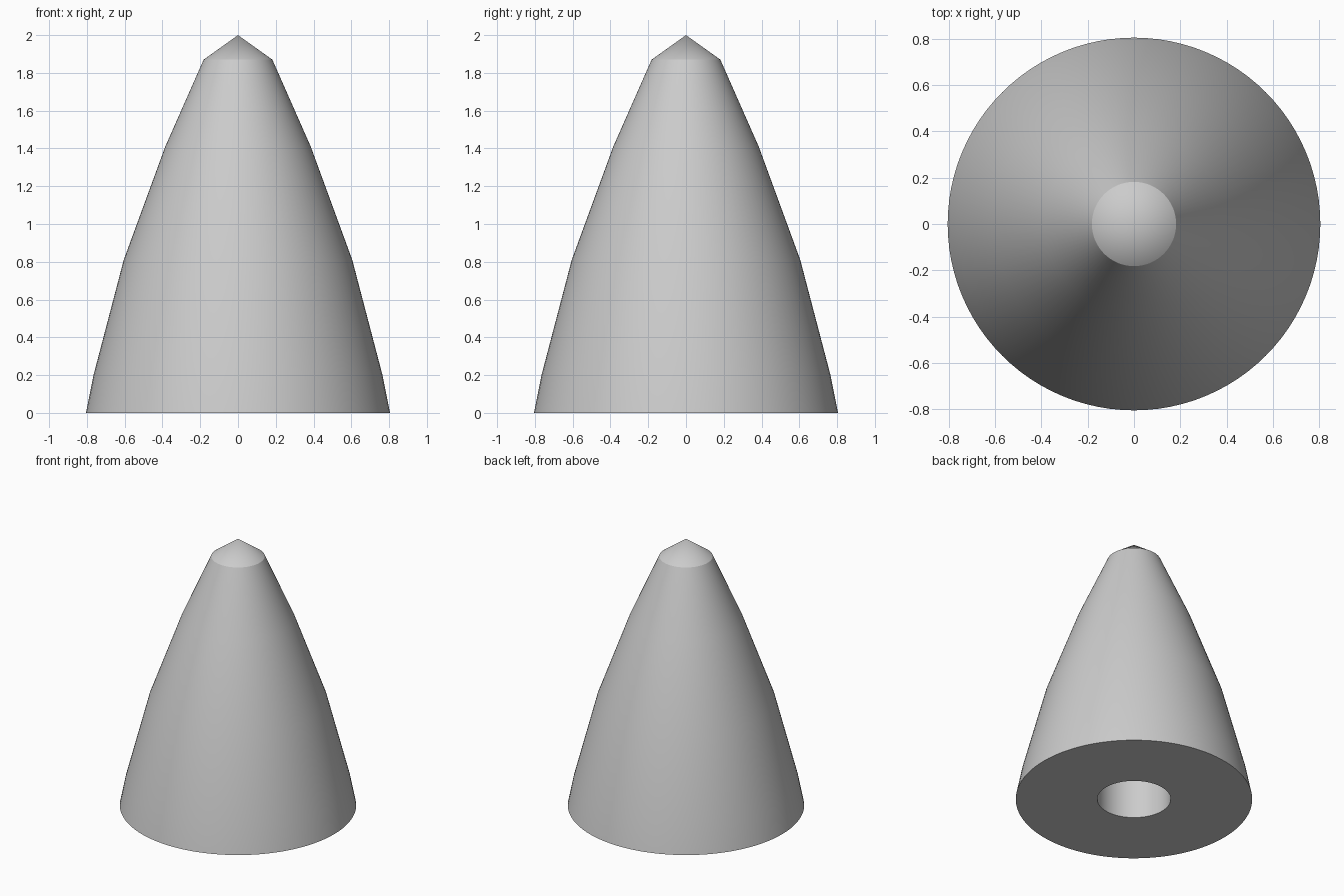
import bpy, bmesh, math
from mathutils import Matrix, Vector

cube = bpy.data.objects.get("Cube")
if cube:
    bpy.data.objects.remove(cube, do_unlink=True)

# Single grey finish
grey = bpy.data.materials.new("plain_grey")
grey.use_nodes = True
colour = (0.6, 0.6, 0.6, 1.0)
grey.diffuse_color = colour
grey.node_tree.nodes["Principled BSDF"].inputs["Base Color"].default_value = colour

SIDES = 96
BORE_RADIUS, BORE_DEPTH = 0.25, 1.2

# Half profile: bore ceiling, bore wall, base, tapered shell, pointed cap
profile = [
    (0, BORE_DEPTH), (BORE_RADIUS, BORE_DEPTH), (BORE_RADIUS, 0),
    (0.805, 0), (0.765, 0.2), (0.605, 0.81), (0.385, 1.41),
    (0.182, 1.87), (0, 2),
]


def lathe(name, points, material):
    """Revolve a half profile around the z axis."""
    bm = bmesh.new()
    verts = [bm.verts.new((r, 0, z)) for r, z in points]
    edges = [bm.edges.new(pair) for pair in zip(verts, verts[1:])]
    bmesh.ops.spin(bm, geom=verts + edges, cent=(0, 0, 0), axis=(0, 0, 1),
                   angle=math.tau, steps=SIDES, use_merge=True)
    bmesh.ops.remove_doubles(bm, verts=bm.verts[:], dist=0.0001)
    bmesh.ops.recalc_face_normals(bm, faces=bm.faces[:])
    mesh = bpy.data.meshes.new(name)
    bm.to_mesh(mesh)
    bm.free()
    mesh.materials.append(material)
    obj = bpy.data.objects.new(name, mesh)
    bpy.context.collection.objects.link(obj)
    return obj


# Cone with a bored base
cone = lathe("bored_cone", profile, grey)
bpy.ops.object.select_all(action="DESELECT")
cone.select_set(True)
bpy.context.view_layer.objects.active = cone
bpy.ops.object.shade_smooth_by_angle(angle=math.radians(25))
